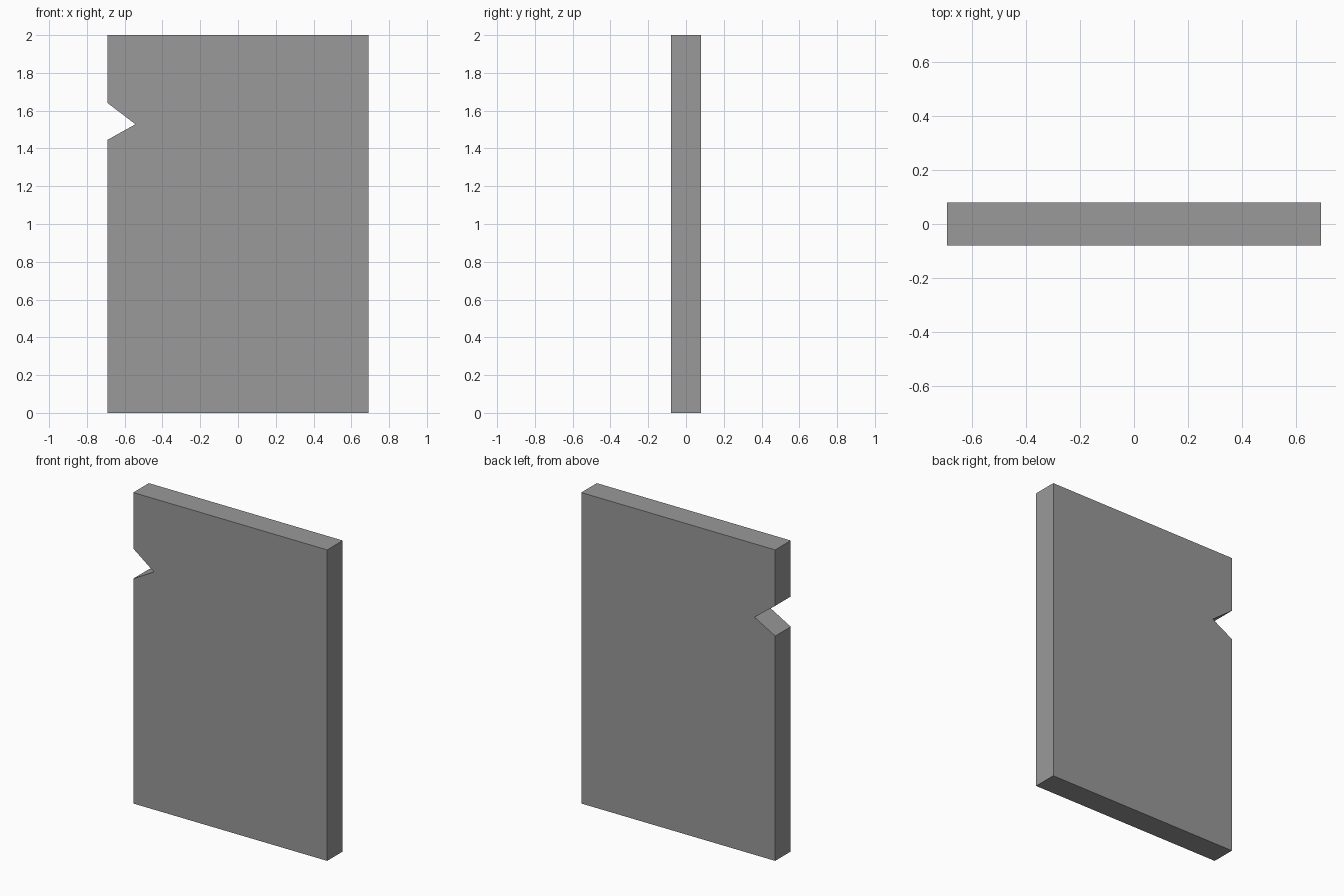
import bpy, bmesh

if "Cube" in bpy.data.objects:
    bpy.data.objects.remove(bpy.data.objects["Cube"])

HALF_W, HALF_T, HEIGHT = 0.69, 0.079, 2.0

# Front outline of the slab, with the V notch in its left edge
outline = [
    (-HALF_W, 0), (HALF_W, 0), (HALF_W, HEIGHT), (-HALF_W, HEIGHT),
    (-HALF_W, 1.64), (-0.543, 1.528), (-HALF_W, 1.446),
]

# Extrude the outline through the thickness
bm = bmesh.new()
face = bm.faces.new([bm.verts.new((x, -HALF_T, z)) for x, z in outline])
result = bmesh.ops.extrude_face_region(bm, geom=[face])
back = [v for v in result["geom"] if isinstance(v, bmesh.types.BMVert)]
bmesh.ops.translate(bm, verts=back, vec=(0, 2 * HALF_T, 0))
bmesh.ops.recalc_face_normals(bm, faces=bm.faces)

mesh = bpy.data.meshes.new("notched_slab")
bm.to_mesh(mesh)
bm.free()
slab = bpy.data.objects.new("notched_slab", mesh)
bpy.context.collection.objects.link(slab)

# Dark grey finish
dark_grey = bpy.data.materials.new("dark_grey")
dark_grey.diffuse_color = (0.32, 0.32, 0.32, 1)
dark_grey.use_nodes = True
dark_grey.node_tree.nodes["Principled BSDF"].inputs["Base Color"].default_value = dark_grey.diffuse_color
mesh.materials.append(dark_grey)
